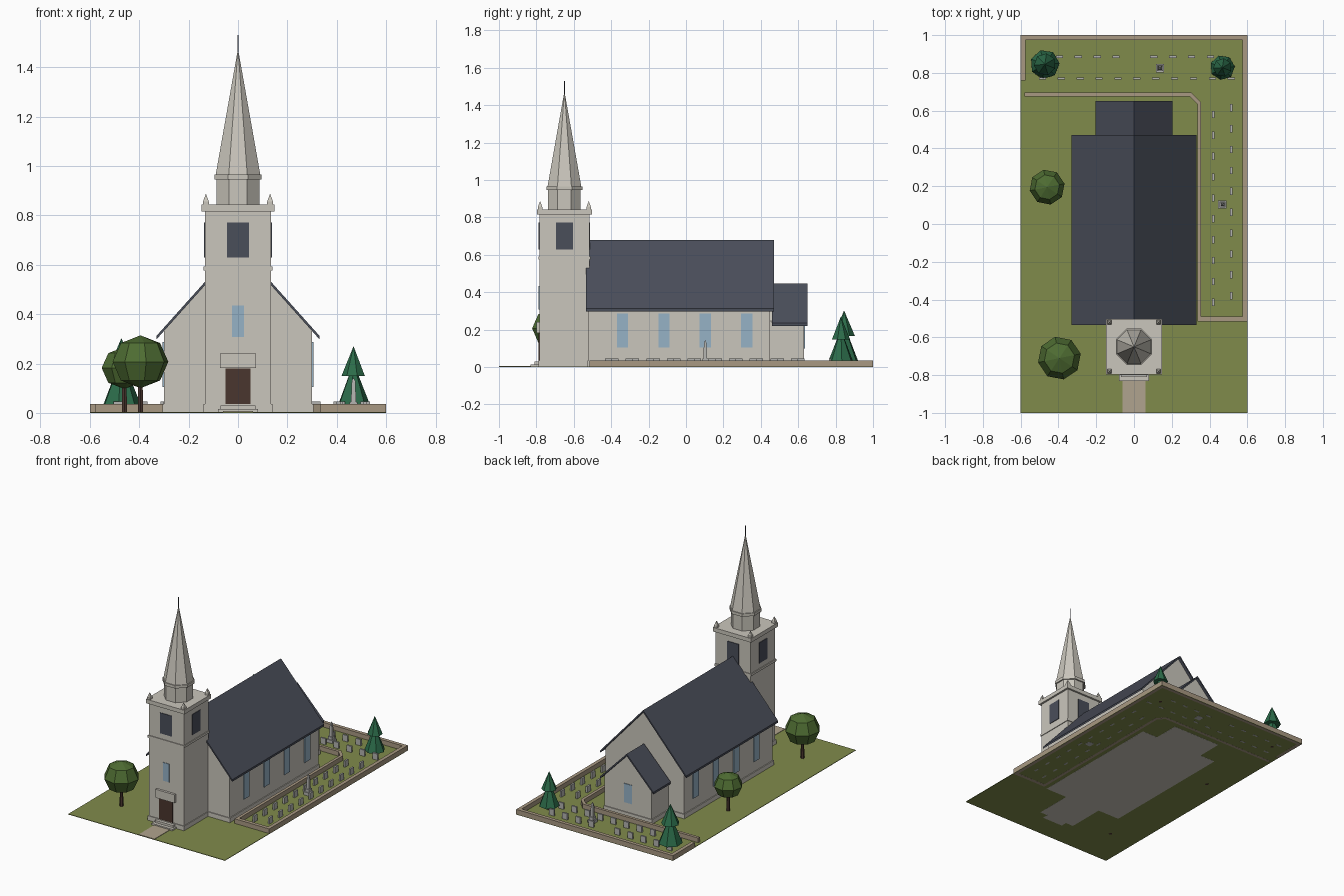
import bpy, bmesh, math
from mathutils import Vector, Matrix

if "Cube" in bpy.data.objects:
    bpy.data.objects.remove(bpy.data.objects["Cube"])


def mat(name, r, g, b):
    m = bpy.data.materials.new(name)
    lin = [((c / 255 + 0.055) / 1.055) ** 2.4 for c in (r, g, b)]
    m.diffuse_color = (*lin, 1)
    m.use_nodes = True
    m.node_tree.nodes["Principled BSDF"].inputs["Base Color"].default_value = m.diffuse_color
    return m


GRASS = mat("grass", 128, 139, 75)
PATH = mat("path_stone", 176, 164, 142)
TAN = mat("boundary_stone", 168, 152, 130)
STONE = mat("pale_stone", 202, 198, 188)
SLATE = mat("slate", 74, 78, 90)
GLASS = mat("window_blue", 150, 178, 198)
BROWN = mat("dark_wood", 74, 54, 46)
PINE = mat("conifer_green", 44, 108, 74)
LEAF = mat("leaf_green", 78, 108, 50)
GRAVE = mat("grave_grey", 180, 180, 177)


def finish(name, bm, material):
    bmesh.ops.recalc_face_normals(bm, faces=bm.faces)
    me = bpy.data.meshes.new(name)
    bm.to_mesh(me)
    bm.free()
    me.materials.append(material)
    ob = bpy.data.objects.new(name, me)
    bpy.context.collection.objects.link(ob)
    return ob


def add_box(bm, x0, x1, y0, y1, z0, z1):
    m = Matrix.Translation(((x0 + x1) / 2, (y0 + y1) / 2, (z0 + z1) / 2))
    bmesh.ops.create_cube(bm, size=1, matrix=m @ Matrix.Diagonal((x1 - x0, y1 - y0, z1 - z0, 1)))


def box(name, material, *dims):
    bm = bmesh.new()
    add_box(bm, *dims)
    return finish(name, bm, material)


def add_cone(bm, x, y, z0, z1, r0, r1, n, turn=0.0):
    m = Matrix.Translation((x, y, (z0 + z1) / 2)) @ Matrix.Rotation(turn, 4, 'Z')
    bmesh.ops.create_cone(bm, cap_ends=True, segments=n, radius1=r0, radius2=r1, depth=z1 - z0, matrix=m)


def cone(name, material, *dims):
    bm = bmesh.new()
    add_cone(bm, *dims)
    return finish(name, bm, material)


def prism(name, material, profile, y0, y1):
    """Extrude an x-z profile along y."""
    bm = bmesh.new()
    f = bm.faces.new([bm.verts.new((x, y0, z)) for x, z in profile])
    r = bmesh.ops.extrude_face_region(bm, geom=[f])
    vs = [v for v in r["geom"] if isinstance(v, bmesh.types.BMVert)]
    bmesh.ops.translate(bm, verts=vs, vec=(0, y1 - y0, 0))
    return finish(name, bm, material)


def low_wall(name, pts, width, height):
    """Mitred wall along a ground polyline."""
    pts = [Vector(p) for p in pts]
    left, right = [], []
    for i, p in enumerate(pts):
        dirs = []
        if i > 0:
            dirs.append((p - pts[i - 1]).normalized())
        if i < len(pts) - 1:
            dirs.append((pts[i + 1] - p).normalized())
        d = sum(dirs, Vector((0, 0))).normalized()
        n = Vector((-d.y, d.x)) * (width / 2 / d.dot(dirs[0]))
        left.append(p + n)
        right.append(p - n)
    bm = bmesh.new()
    f = bm.faces.new([bm.verts.new((p.x, p.y, 0)) for p in left + right[::-1]])
    r = bmesh.ops.extrude_face_region(bm, geom=[f])
    vs = [v for v in r["geom"] if isinstance(v, bmesh.types.BMVert)]
    bmesh.ops.translate(bm, verts=vs, vec=(0, 0, height))
    return finish(name, bm, TAN)


# Ground and path
box("lawn", GRASS, -0.6, 0.6, -1, 1, 0.0005, 0.004)
box("path", PATH, -0.06, 0.06, -1, -0.82, 0.001, 0.007)


# Nave and chancel: gabled walls, thin roof slabs, plinths
def gabled(name, half, ridge, slope, over, y0, y1, ry0, ry1):
    t = 0.014
    e = half + over
    top = ridge - t
    prism(name + "_walls", STONE, [(-half, 0), (half, 0), (half, top - half * slope),
                                   (0, top), (-half, top - half * slope)], y0, y1)
    prism(name + "_roof", SLATE, [(-e, ridge - e * slope), (0, ridge), (e, ridge - e * slope),
                                  (e, top - e * slope), (0, top), (-e, top - e * slope)], ry0, ry1)
    box(name + "_plinth", STONE, -half - 0.006, half + 0.006, y0 - 0.006, y1 + 0.006, 0, 0.035)


gabled("nave", 0.30, 0.68, 1.115, 0.03, -0.52, 0.45, -0.535, 0.47)
gabled("chancel", 0.18, 0.446, 1.03, 0.025, 0.44, 0.632, 0.46, 0.65)

# Nave and chancel windows
bm = bmesh.new()
for s in (-1, 1):
    for y in (-0.34, -0.118, 0.103, 0.325):
        add_box(bm, s * 0.301 - 0.004, s * 0.301 + 0.004, y - 0.03, y + 0.03, 0.105, 0.287)
finish("nave_windows", bm, GLASS)
box("chancel_window", GLASS, -0.03, 0.03, 0.63, 0.636, 0.10, 0.23)

# Tower
TY, H = -0.65, 0.134


def square(name, half, z0, z1):
    box(name, STONE, -half, half, TY - half, TY + half, z0, z1)


square("tower_shaft", H, 0, 0.83)
square("tower_plinth", H + 0.005, 0, 0.035)
square("tower_band", H + 0.005, 0.576, 0.592)
square("tower_cornice", 0.147, 0.815, 0.843)
bm = bmesh.new()
for d in (-1, 1):
    add_box(bm, -0.045, 0.045, TY + d * H - 0.004, TY + d * H + 0.004, 0.63, 0.772)
    add_box(bm, d * H - 0.004, d * H + 0.004, TY - 0.045, TY + 0.045, 0.63, 0.772)
finish("belfry_louvres", bm, SLATE)
FY = TY - H
box("tower_window", GLASS, -0.024, 0.024, FY - 0.004, FY + 0.004, 0.308, 0.434)
box("door", BROWN, -0.051, 0.051, FY - 0.0045, FY + 0.004, 0.03, 0.18)
box("door_hood", STONE, -0.073, 0.073, FY - 0.016, FY, 0.182, 0.24)
box("lower_step", STONE, -0.08, 0.08, -0.832, FY, 0, 0.015)
box("upper_step", STONE, -0.07, 0.07, -0.81, FY, 0, 0.03)

# Corner pinnacles
bm = bmesh.new()
for sx in (-1, 1):
    for sy in (-1, 1):
        x, y = sx * 0.13, TY + sy * 0.13
        add_box(bm, x - 0.012, x + 0.012, y - 0.012, y + 0.012, 0.84, 0.857)
        add_cone(bm, x, y, 0.857, 0.888, 0.016, 0, 4, math.pi / 4)
finish("pinnacles", bm, STONE)

# Octagonal drum, collar, spire and finial
T8, K = math.pi / 8, 1 / math.cos(math.pi / 8)
cone("spire_drum", STONE, 0, TY, 0.84, 0.948, 0.087 * K, 0.087 * K, 8, T8)
cone("spire_collar", STONE, 0, TY, 0.946, 0.966, 0.096 * K, 0.096 * K, 8, T8)
cone("spire", STONE, 0, TY, 0.966, 1.465, 0.09 * K, 0.002, 8, T8)
cone("finial", SLATE, 0, TY, 1.45, 1.53, 0.003, 0.003, 6)

# Churchyard walls
low_wall("outer_wall", [(-0.5875, 0.76), (-0.5875, 0.9875), (0.5875, 0.9875),
                        (0.5875, -0.503), (0.335, -0.503)], 0.025, 0.036)
low_wall("inner_wall", [(0.345, -0.5), (0.345, 0.64), (0.30, 0.685), (-0.58, 0.685)], 0.02, 0.036)

# Gravestones in two rows behind and two beside the church
bm = bmesh.new()


def grave(x, y, hx, hy):
    add_box(bm, x - hx, x + hx, y - hy, y + hy, 0, 0.047)


for i in range(10):
    if i != 5:
        grave(-0.495 + 0.1 * i, 0.885, 0.019, 0.006)
    grave(0.42, 0.58 - 0.1105 * i, 0.006, 0.019)
    grave(0.515, 0.615 - 0.1105 * i, 0.006, 0.019)
for i in range(11):
    grave(-0.485 + 0.1 * i, 0.77, 0.019, 0.006)
finish("gravestones", bm, GRAVE)

# Obelisk monuments
bm = bmesh.new()
for x, y in ((0.138, 0.825), (0.468, 0.103)):
    add_box(bm, x - 0.022, x + 0.022, y - 0.022, y + 0.022, 0, 0.025)
    add_box(bm, x - 0.016, x + 0.016, y - 0.016, y + 0.016, 0.025, 0.045)
    add_cone(bm, x, y, 0.045, 0.128, 0.015, 0.010, 4, math.pi / 4)
    add_cone(bm, x, y, 0.128, 0.145, 0.010, 0, 4, math.pi / 4)
finish("obelisks", bm, GRAVE)

# Trees
for i, (x, y, r, h) in enumerate(((-0.472, 0.845, 0.078, 0.303), (0.468, 0.828, 0.066, 0.27))):
    bm = bmesh.new()
    add_cone(bm, x, y, 0.035, h * 0.75, r, 0, 7, 0.3)
    add_cone(bm, x, y, h * 0.55, h, r * 0.75, 0, 7, 0.75)
    finish(f"conifer_{i}", bm, PINE)
    cone(f"conifer_trunk_{i}", BROWN, x, y, 0, 0.05, 0.012, 0.012, 6)
for i, (x, y, r, z, rz) in enumerate(((-0.46, 0.195, 0.094, 0.182, 0.085), (-0.395, -0.71, 0.115, 0.207, 0.107))):
    bm = bmesh.new()
    m = Matrix.Translation((x, y, z)) @ Matrix.Rotation(0.2, 4, 'Z') @ Matrix.Diagonal((r, r, rz, 1))
    bmesh.ops.create_uvsphere(bm, u_segments=8, v_segments=4, radius=1, matrix=m)
    finish(f"tree_canopy_{i}", bm, LEAF)
    cone(f"tree_trunk_{i}", BROWN, x, y, 0, z, 0.012, 0.009, 6)
